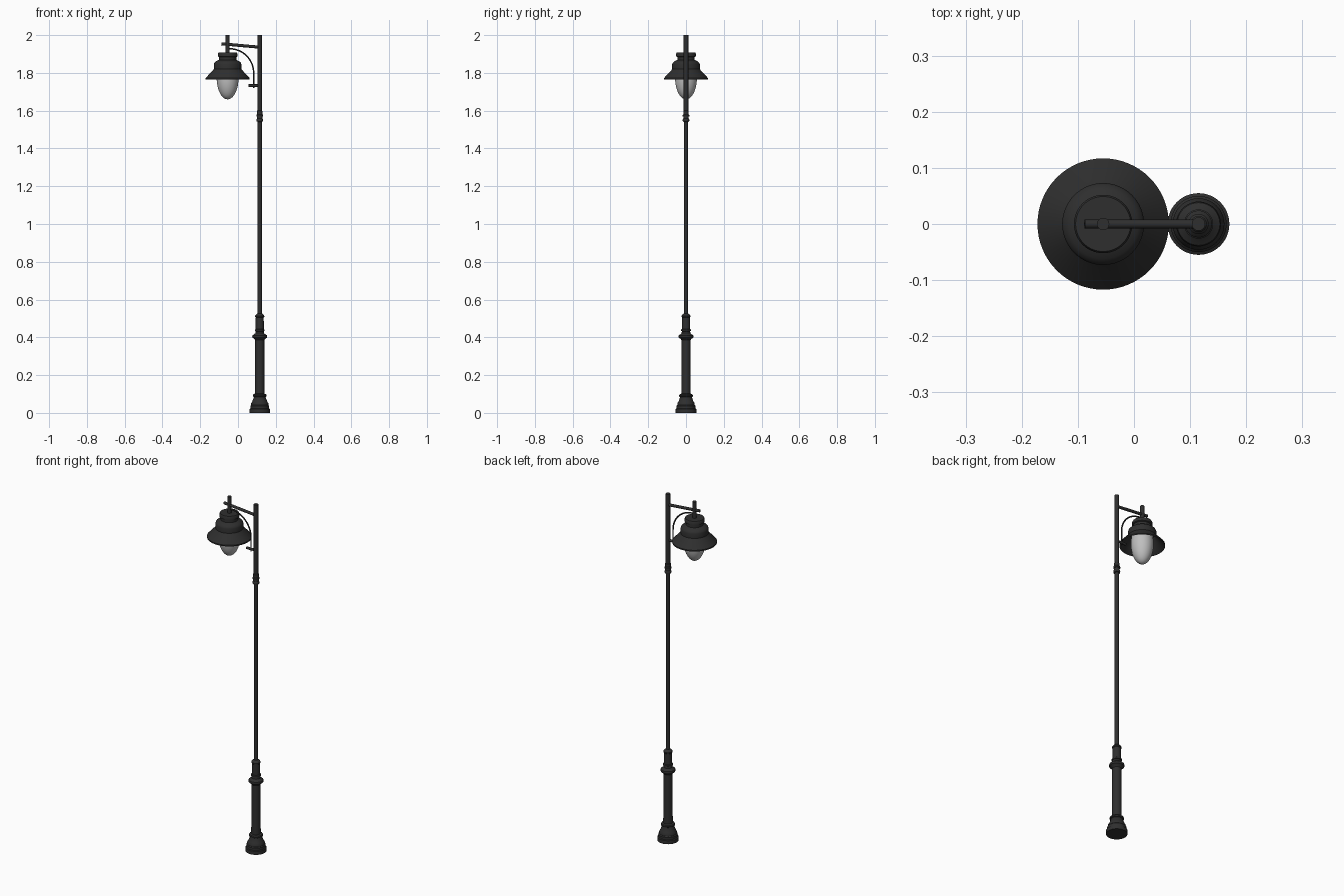
import bpy, math
from mathutils import Vector

if "Cube" in bpy.data.objects:
    bpy.data.objects.remove(bpy.data.objects["Cube"])


def material(name, c):
    m = bpy.data.materials.new(name)
    m.diffuse_color = (c[0], c[1], c[2], 1)
    m.use_nodes = True
    m.node_tree.nodes["Principled BSDF"].inputs["Base Color"].default_value = m.diffuse_color
    return m


IRON = material("dark iron", (0.028, 0.028, 0.028))
GLASS = material("frosted glass", (0.52, 0.52, 0.52))
POLE_X, LAMP_X = 0.115, -0.055


def finish(obj, mat, angle=35):
    obj.data.materials.append(mat)
    bpy.ops.object.select_all(action='DESELECT')
    obj.select_set(True)
    bpy.context.view_layer.objects.active = obj
    bpy.ops.object.shade_smooth_by_angle(angle=math.radians(angle))
    return obj


def lathe(name, profile, x, mat, n=48):
    """Spin (radius, z) points, listed bottom to top on the outside, about a vertical axis."""
    verts, faces, rings = [], [], []
    for r, z in profile:
        start = len(verts)
        if r == 0:
            verts.append((0, 0, z))
            rings.append([start] * n)
        else:
            verts += [(r * math.cos(2 * math.pi * i / n), r * math.sin(2 * math.pi * i / n), z) for i in range(n)]
            rings.append(list(range(start, start + n)))
    for a, b in zip(rings, rings[1:]):
        for i in range(n):
            j = (i + 1) % n
            faces.append(list(dict.fromkeys((a[i], a[j], b[j], b[i]))))
    me = bpy.data.meshes.new(name)
    me.from_pydata(verts, [], faces)
    obj = bpy.data.objects.new(name, me)
    bpy.context.collection.objects.link(obj)
    obj.location.x = x
    return finish(obj, mat)


def rod(name, points, radius, mat, n=16):
    """Round rod swept along (x, z) points in the y = 0 plane, with capped ends."""
    pts = [Vector((x, 0, z)) for x, z in points]
    verts, faces = [], []
    for k, p in enumerate(pts):
        t = (pts[min(k + 1, len(pts) - 1)] - pts[max(k - 1, 0)]).normalized()
        side = Vector((0, 1, 0))
        up = t.cross(side)
        for i in range(n):
            a = 2 * math.pi * i / n
            verts.append(p + radius * (math.cos(a) * side + math.sin(a) * up))
    for k in range(len(pts) - 1):
        for i in range(n):
            j = (i + 1) % n
            faces.append((k * n + i, k * n + j, k * n + n + j, k * n + n + i))
    last = (len(pts) - 1) * n
    faces += [tuple(reversed(range(n))), tuple(range(last, last + n))]
    me = bpy.data.meshes.new(name)
    me.from_pydata(verts, [], faces)
    obj = bpy.data.objects.new(name, me)
    bpy.context.collection.objects.link(obj)
    return finish(obj, mat)


# Stepped foot with flared bell
lathe("foot", [(0, 0), (0.055, 0), (0.055, 0.02), (0.05, 0.023), (0.05, 0.037), (0.046, 0.042),
               (0.046, 0.05), (0.040, 0.06), (0.034, 0.075), (0.031, 0.084), (0.036, 0.087),
               (0.037, 0.093), (0.034, 0.098), (0.025, 0.102), (0, 0.102)], POLE_X, IRON)

# Thick lower shaft with moulded rings
lathe("lower_shaft", [(0, 0.10), (0.025, 0.10), (0.024, 0.385), (0.029, 0.392), (0.038, 0.398),
                      (0.040, 0.404), (0.038, 0.411), (0.030, 0.416), (0.023, 0.422), (0.022, 0.432),
                      (0.026, 0.434), (0.026, 0.441), (0.022, 0.444), (0.021, 0.505), (0.024, 0.508),
                      (0.024, 0.514), (0.018, 0.522), (0.012, 0.526), (0, 0.526)], POLE_X, IRON)

# Slim pole and its collar
lathe("pole", [(0, 0.52), (0.011, 0.52), (0.011, 1.56), (0.012, 1.57), (0.012, 2.0), (0, 2.0)], POLE_X, IRON, 32)
lathe("pole_collar", [(0.011, 1.541), (0.017, 1.543), (0.018, 1.549), (0.017, 1.555), (0.0145, 1.558),
                      (0.0145, 1.568), (0.018, 1.570), (0.018, 1.577), (0.0145, 1.581), (0.0145, 1.598),
                      (0.011, 1.602)], POLE_X, IRON, 32)

# Bracket: sloping arm, short peg and quarter-round brace
rod("arm", [(-0.088, 1.954), (POLE_X, 1.936)], 0.008, IRON)
rod("brace_peg", [(0.056, 1.733), (POLE_X, 1.733)], 0.007, IRON)
arc = [(-0.045 + 0.128 * math.sin(a), 1.80 + 0.128 * math.cos(a))
       for a in (math.radians(90) * i / 16 for i in range(17))]
rod("brace", arc + [(0.083, 1.72)], 0.004, IRON, 10)

# Lamp: hanging stem, hollow shade and glass globe
lathe("stem", [(0, 1.90), (0.011, 1.90), (0.011, 2.0), (0, 2.0)], LAMP_X, IRON, 24)
lathe("shade", [(0, 1.835), (0.065, 1.835), (0.068, 1.818), (0.112, 1.768), (0.117, 1.765), (0.117, 1.772),
                (0.078, 1.814), (0.073, 1.820), (0.073, 1.846), (0.070, 1.854), (0.062, 1.861),
                (0.052, 1.866), (0.046, 1.869), (0.046, 1.884), (0.052, 1.887), (0.052, 1.902),
                (0.049, 1.907), (0, 1.907)], LAMP_X, IRON, 64)
globe = [(0.058 * math.sin(a), 1.775 - 0.115 * math.cos(a))
         for a in (math.radians(90) * i / 14 for i in range(15))]
globe[0] = (0, 1.66)
lathe("globe", globe + [(0.057, 1.80), (0.052, 1.836), (0, 1.836)], LAMP_X, GLASS)
